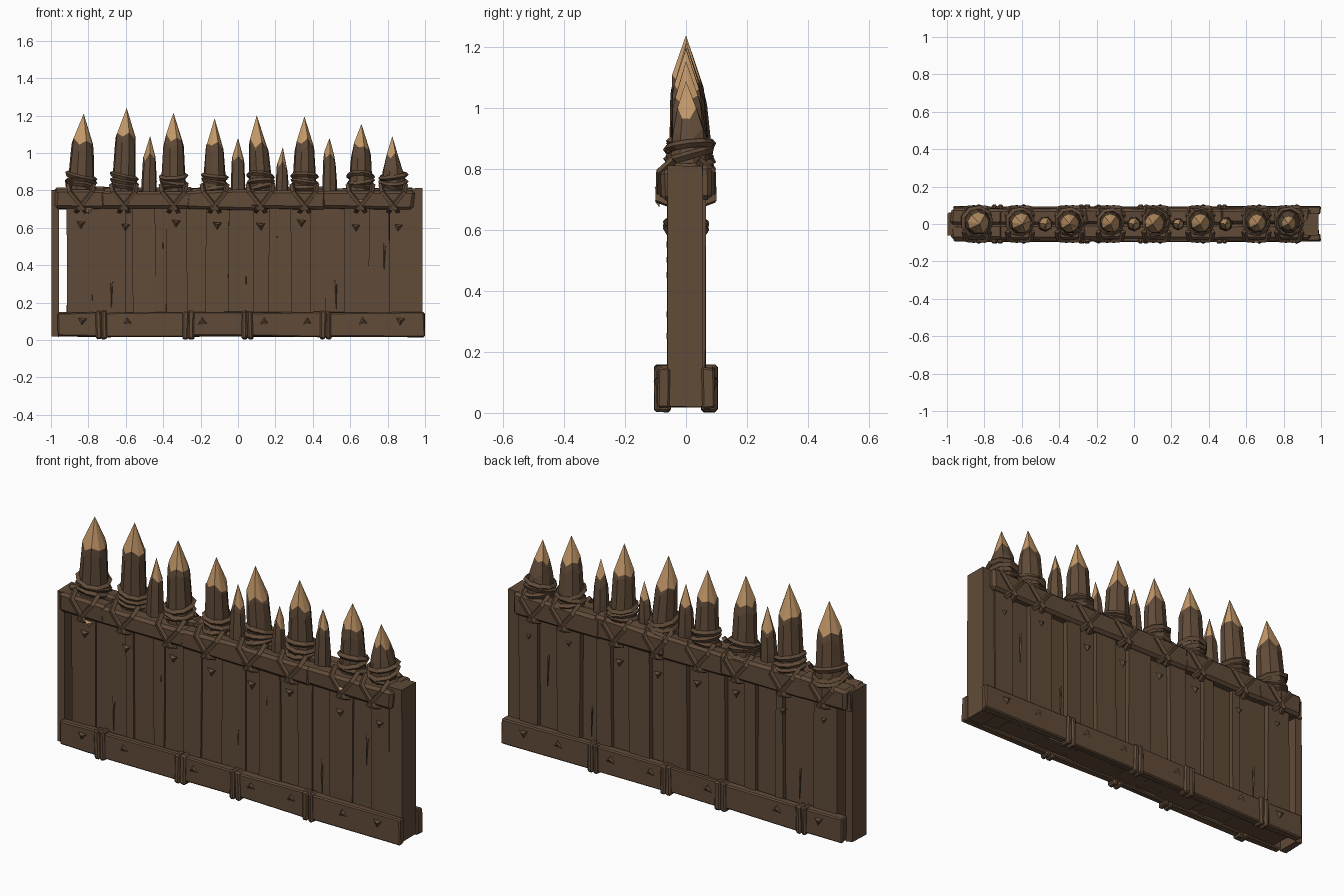
import bpy, bmesh, math, random
from mathutils import Vector

if "Cube" in bpy.data.objects:
    bpy.data.objects.remove(bpy.data.objects["Cube"])

random.seed(7)


def material(name, rgb):
    m = bpy.data.materials.new(name)
    m.diffuse_color = (*rgb, 1)
    m.use_nodes = True
    m.node_tree.nodes["Principled BSDF"].inputs["Base Color"].default_value = m.diffuse_color
    return m


BARK = material("dark_bark_wood", (0.118, 0.070, 0.040))
CUT = material("fresh_cut_wood", (0.55, 0.315, 0.14))


def jit(a):
    return random.uniform(-a, a)


def finish(name, bm):
    bmesh.ops.recalc_face_normals(bm, faces=bm.faces)
    me = bpy.data.meshes.new(name)
    bm.to_mesh(me)
    bm.free()
    me.materials.append(BARK)
    me.materials.append(CUT)
    ob = bpy.data.objects.new(name, me)
    bpy.context.collection.objects.link(ob)
    return ob


def hewn_box(name, x, y, z, wobble=0.0, chamfer=0.0):
    """Box given by (min, max) pairs, roughly chamfered and jittered."""
    bm = bmesh.new()
    bmesh.ops.create_cube(bm, size=1)
    for v in bm.verts:
        v.co = Vector([p[0] + (c + 0.5) * (p[1] - p[0]) for c, p in zip(v.co, (x, y, z))])
        v.co += Vector((jit(wobble), jit(wobble) * 0.5, jit(wobble)))
    if chamfer:
        bmesh.ops.bevel(bm, geom=bm.edges[:], offset=chamfer, segments=1, affect='EDGES')
    return finish(name, bm)


def rope(name, points, radius=0.012, closed=True):
    """Low-poly tube through a few points."""
    cu = bpy.data.curves.new(name, 'CURVE')
    cu.dimensions = '3D'
    cu.bevel_depth = radius
    cu.bevel_resolution = 0
    cu.use_fill_caps = True
    sp = cu.splines.new('POLY')
    sp.points.add(len(points) - 1)
    for p, co in zip(sp.points, points):
        p.co = (*co, 1)
    sp.use_cyclic_u = closed
    tmp = bpy.data.objects.new("rope_guide", cu)
    bpy.context.collection.objects.link(tmp)
    bpy.context.view_layer.update()
    me = bpy.data.meshes.new_from_object(tmp.evaluated_get(bpy.context.evaluated_depsgraph_get()))
    bpy.data.objects.remove(tmp)
    me.name = name
    me.materials.clear()
    me.materials.append(BARK)
    for p in me.polygons:
        p.use_smooth = False
        p.material_index = 0
    bpy.context.collection.objects.link(bpy.data.objects.new(name, me))


def stake(name, x, y, r, tip_x, tip_z, sides, pale):
    """Round post with a sharpened point, pale above a ragged bark edge."""
    cone = 1.9 * r + 0.05
    shoulder = tip_z - cone
    rings = []
    bm = bmesh.new()
    edge = min(pale / cone, 0.88)
    for f, z, rag in ((1.0, 0.72, 0), (1.0, 0.85, 0), (0.86, shoulder, 0.012),
                      (0.86 * edge + 0.06, tip_z - cone * edge, 0.014)):
        k = max(0, (z - 0.85) / (tip_z - 0.85))
        cx, cy = x + (tip_x - x) * k, y * (1 - k)
        rings.append([bm.verts.new((cx + r * f * math.cos(a) * (1 + jit(0.04)),
                                    cy + r * f * math.sin(a) * (1 + jit(0.04)),
                                    z + (rag if i % 2 else -rag) + jit(rag)))
                      for i, a in enumerate(math.tau * (i + 0.3) / sides for i in range(sides))])
    tip = bm.verts.new((tip_x, 0, tip_z))
    bm.faces.new(rings[0][::-1])
    for a, b in zip(rings, rings[1:]):
        for i in range(sides):
            j = (i + 1) % sides
            bm.faces.new((a[i], a[j], b[j], b[i]))
    for i in range(sides):
        bm.faces.new((rings[3][i], rings[3][(i + 1) % sides], tip)).material_index = 1
    finish(name, bm)


def peg(name, x, y, z, side, w=0.024, h=0.036, flip=1, out=0.016):
    """Three-sided wooden peg head standing proud of the face at y."""
    bm = bmesh.new()
    base = [bm.verts.new((x + dx, y, z + dz)) for dx, dz in
            ((-w, h * 0.5 * flip), (w, h * 0.4 * flip), (jit(0.006), -h * 0.6 * flip))]
    top = bm.verts.new((x, y + side * out, z + 0.004))
    bm.faces.new(base)
    for i in range(3):
        bm.faces.new((base[i], base[(i + 1) % 3], top))
    return finish(name, bm)


# Wall planks: thick boards alternating with recessed filler boards
edges = [-.91, -.78, -.60, -.565, -.44, -.385, -.27, -.175, -.05, .08, .165, .285,
         .39, .47, .57, .70, .81, .915]
for i, (a, b) in enumerate(zip(edges, edges[1:])):
    front, back = (0.060, 0.064) if i % 2 == 0 else (0.050, 0.040)
    hewn_box("wall_plank", (a - 0.002, b + 0.002), (-front, back), (0.03, 0.76), 0.005)

# End posts
hewn_box("left_end_post", (-0.997, -0.957), (-0.06, 0.056), (0.02, 0.80), 0.003)
hewn_box("right_end_post", (0.902, 0.985), (-0.06, 0.056), (0.02, 0.81), 0.003)

# Front and back rails, top and bottom, made from several lengths
top_cuts = [-0.965, -0.72, -0.26, 0.08, 0.46, 0.925]
low_cuts = [-0.965, -0.73, -0.265, 0.05, 0.47, 0.997]
for side, label in ((-1, "front"), (1, "back")):
    for a, b in zip(top_cuts, top_cuts[1:]):
        y = sorted((side * 0.0, side * 0.083))
        top = 0.80 if side < 0 else 0.815
        hewn_box(label + "_top_rail", (a - 0.015, b + 0.015), y, (0.70, top), 0.008, 0.014)
    for a, b in zip(low_cuts, low_cuts[1:]):
        y = sorted((side * 0.052, side * 0.094))
        hewn_box(label + "_bottom_rail", (a, b), y, (0.018, 0.148), 0.005, 0.006)
    # Lashings where the bottom rail lengths meet
    for x in low_cuts[1:-1]:
        for dx in (-0.015, 0.015):
            y = sorted((side * 0.05, side * 0.104))
            hewn_box(label + "_bottom_lashing", (x + dx - 0.015, x + dx + 0.015), y,
                     (0.004, 0.156), 0.004, 0.008)
    # Peg heads
    for i, x in enumerate((-.83, -.59, -.19, .14, .37, .67, .87)):
        peg("bottom_peg", x, side * 0.094, 0.10, side, flip=1 if i in (0, 6) else -1, out=0.012)
    for x in (-.84, -.60, -.33, -.11, .12, .34, .63, .86):
        peg("plank_peg", x, side * 0.06, 0.61 + jit(0.015), side)
    # Long splinters lifting off the planks
    for x, z in ((-.70, .25), (-.42, .50), (.02, .32), (.23, .55), (.52, .25), (.76, .45)):
        peg("plank_splinter", x + jit(0.03), side * 0.056, z, side, 0.007, 0.17, out=0.008)

hewn_box("left_rail_end", (-0.99, -0.94), (-0.062, 0.062), (0.70, 0.795), 0.003)

# Sharpened stakes: x, radius, tip x, tip z, length of pale point
big = [(-.84, .072, -.825, 1.21, .155), (-.61, .064, -.595, 1.24, .165),
       (-.345, .064, -.345, 1.215, .135), (-.125, .060, -.125, 1.185, .145),
       (.12, .062, .10, 1.20, .15), (.355, .062, .355, 1.195, .14),
       (.655, .062, .66, 1.155, .125), (.83, .066, .825, 1.09, .10)]
small = [(-.475, .042, -.47, 1.09, .11), (0, .040, 0, 1.08, .10),
         (.235, .034, .24, 1.03, .09), (.49, .040, .49, 1.08, .09)]
for x, r, tx, tz, pale in big:
    stake("large_stake", x, 0.012, r, tx, tz, 9, pale)
for x, r, tx, tz, pale in small:
    stake("small_stake", x, 0.0, r, tx, tz, 7, pale)

# Rope lashings: tilted coils round each large stake, crossed loops over the rails
for x, r, tx, tz, pale in big:
    for z in (0.82, 0.845, 0.875):
        tilt, ph, rr = random.uniform(0.008, 0.02), random.uniform(0, 6), r + 0.003
        rope("stake_coil", [(x + rr * math.cos(a), 0.012 + rr * math.sin(a),
                             z + tilt * math.sin(a + ph))
                            for a in (math.tau * i / 9 for i in range(9))], 0.014)
    for side in (-1, 1):
        for d in (-1, 1):
            rope("rail_lashing", [(x + d * 0.066, side * 0.04, 0.83),
                                  (x + d * 0.058, side * 0.086, 0.79),
                                  (x - d * 0.015, side * 0.090, 0.70),
                                  (x - d * 0.025, side * 0.055, 0.688)], 0.014, False)

# Pale chips knocked out of the front rail
for x, z in ((-0.80, 0.692), (0.66, 0.735)):
    for p in peg("wood_chip", x, -0.087, z, -1, 0.03, 0.03).data.polygons:
        p.material_index = 1
